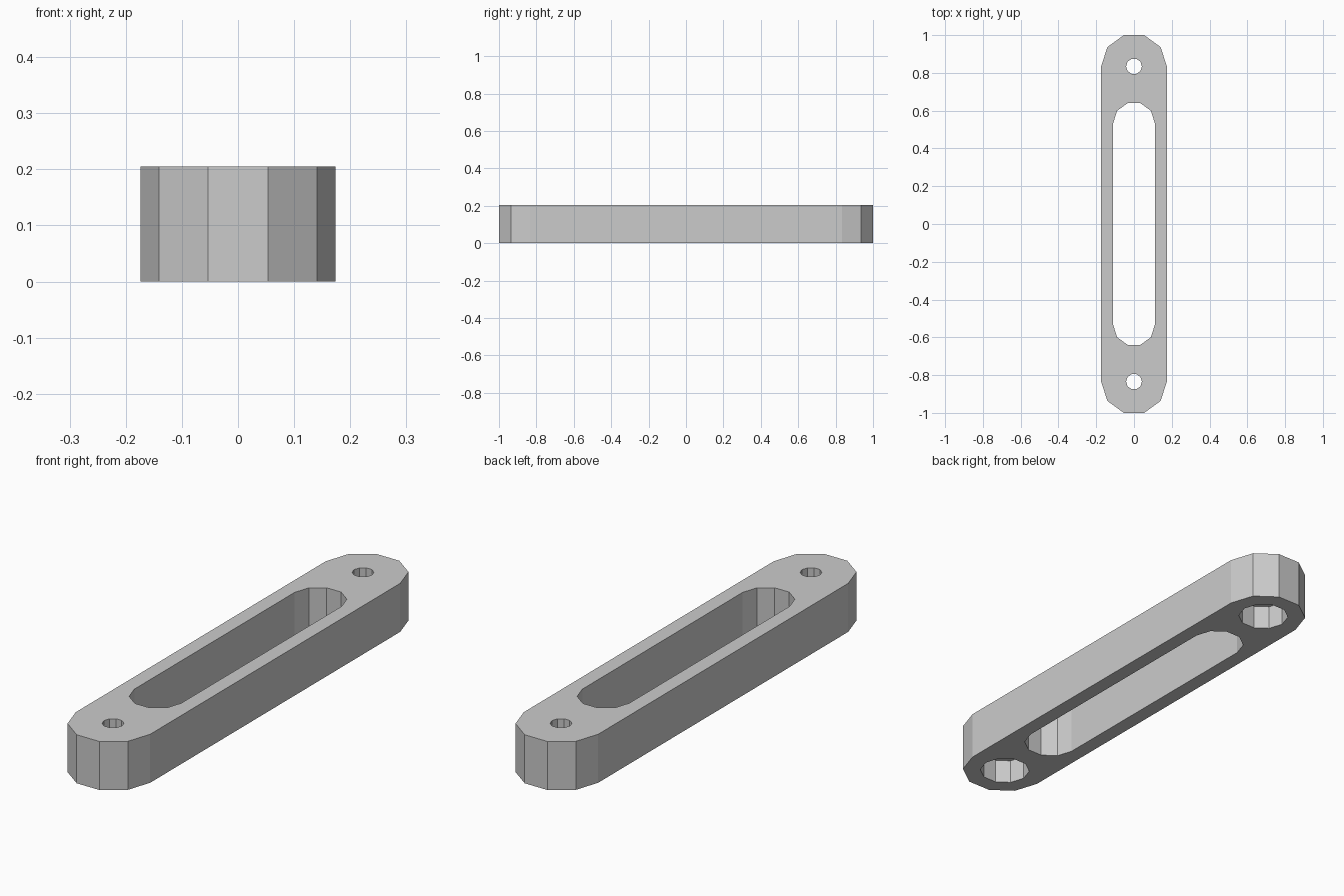
import bpy
import bmesh
from math import sin, cos, pi

cube = bpy.data.objects.get("Cube")
if cube:
    bpy.data.objects.remove(cube, do_unlink=True)

SIDES = 10
HEIGHT = 0.205
HOLE_Y = 0.8345

grey = bpy.data.materials.new("plain grey")
grey.use_nodes = True
grey.diffuse_color = (0.6, 0.6, 0.6, 1)
grey.node_tree.nodes["Principled BSDF"].inputs["Base Color"].default_value = (0.6, 0.6, 0.6, 1)


def arc(radius, y, start, steps):
    """Points on a ten-sided circle, counted in steps of one side."""
    return [(radius * cos(2 * pi * (start + i) / SIDES),
             y + radius * sin(2 * pi * (start + i) / SIDES)) for i in range(steps)]


def slot_outline(radius, y):
    """Two half circles joined by straight sides."""
    half = SIDES // 2
    return arc(radius, y, 0, half + 1) + arc(radius, -y, half, half + 1)


def prism(name, outline, bottom, top):
    bm = bmesh.new()
    base = bm.faces.new([bm.verts.new((x, y, bottom)) for x, y in outline])
    result = bmesh.ops.extrude_face_region(bm, geom=[base])
    raised = [v for v in result["geom"] if isinstance(v, bmesh.types.BMVert)]
    bmesh.ops.translate(bm, verts=raised, vec=(0, 0, top - bottom))
    bmesh.ops.recalc_face_normals(bm, faces=bm.faces)
    mesh = bpy.data.meshes.new(name)
    bm.to_mesh(mesh)
    bm.free()
    mesh.materials.append(grey)
    obj = bpy.data.objects.new(name, mesh)
    bpy.context.collection.objects.link(obj)
    return obj


# Bar with rounded ends
bar = prism("slotted_bar", slot_outline(0.174, HOLE_Y), 0, HEIGHT)

# Long slot, screw holes and the wide recesses beneath them
cutters = [prism("slot_cutter", slot_outline(0.11, 0.535), -0.1, HEIGHT + 0.1)]
for y in (-HOLE_Y, HOLE_Y):
    cutters.append(prism("hole_cutter", arc(0.042, y, 0, SIDES), 0.05, HEIGHT + 0.1))
    cutters.append(prism("recess_cutter", arc(0.102, y, 0, SIDES), -0.1, 0.103))

bpy.context.view_layer.objects.active = bar
for cutter in cutters:
    cutter.hide_render = True
    mod = bar.modifiers.new(cutter.name, "BOOLEAN")
    mod.operation = "DIFFERENCE"
    mod.solver = "EXACT"
    mod.object = cutter
    bpy.ops.object.modifier_apply(modifier=mod.name)
    bpy.data.objects.remove(cutter, do_unlink=True)
